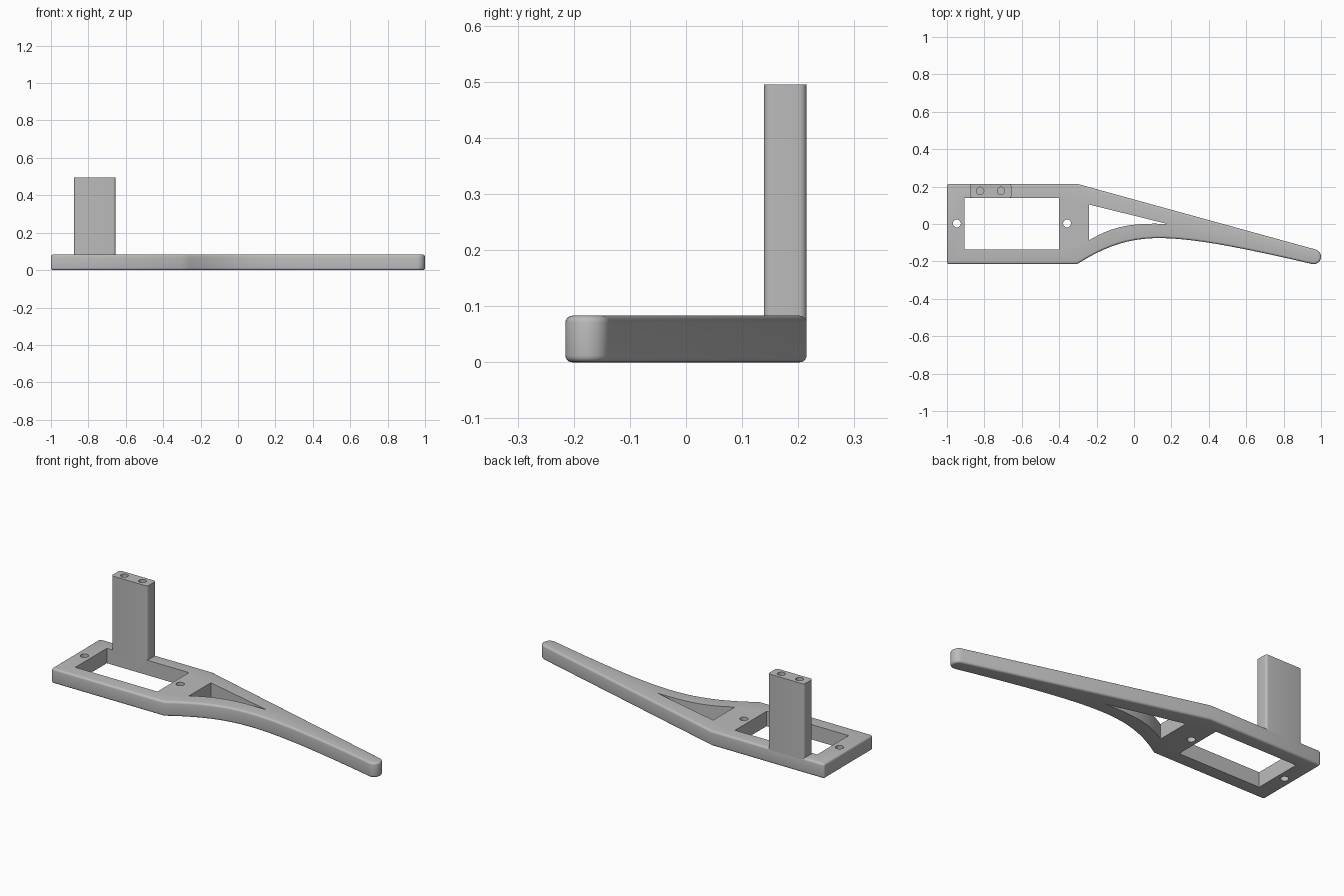
import bpy, bmesh, math
from mathutils import Vector
from mathutils.geometry import interpolate_bezier

if "Cube" in bpy.data.objects:
    bpy.data.objects.remove(bpy.data.objects["Cube"])

THICK = 0.083
grey = bpy.data.materials.new("light grey")
grey.use_nodes = True
grey.diffuse_color = (0.5, 0.5, 0.5, 1)
grey.node_tree.nodes["Principled BSDF"].inputs["Base Color"].default_value = (0.5, 0.5, 0.5, 1)


def prism(name, points, z0, z1):
    """Extrude a closed plan outline from z0 to z1."""
    bm = bmesh.new()
    face = bm.faces.new([bm.verts.new((p[0], p[1], z0)) for p in points])
    top = bmesh.ops.extrude_face_region(bm, geom=[face])["geom"]
    bmesh.ops.translate(bm, vec=(0, 0, z1 - z0),
                        verts=[v for v in top if isinstance(v, bmesh.types.BMVert)])
    bmesh.ops.recalc_face_normals(bm, faces=bm.faces)
    mesh = bpy.data.meshes.new(name)
    bm.to_mesh(mesh)
    bm.free()
    obj = bpy.data.objects.new(name, mesh)
    bpy.context.collection.objects.link(obj)
    mesh.materials.append(grey)
    return obj


def rect(x0, x1, y0, y1):
    return [(x0, y0), (x1, y0), (x1, y1), (x0, y1)]


def arc(cx, cy, r, start, end, n):
    angles = [math.radians(start + (end - start) * i / n) for i in range(n + 1)]
    return [(cx + r * math.cos(a), cy + r * math.sin(a)) for a in angles]


def circle(cx, cy, r):
    return arc(cx, cy, r, 0, 360, 32)[:-1]


def bezier(a, b, c, d, n=16):
    return [p[:] for p in interpolate_bezier(*[Vector(p) for p in (a, b, c, d)], n)]


def apply(obj, mod):
    bpy.context.view_layer.objects.active = obj
    bpy.ops.object.modifier_apply(modifier=mod.name)


def cut(obj, points, z0, z1):
    cutter = prism("cutter", points, z0, z1)
    cutter.hide_render = True
    mod = obj.modifiers.new("cut", 'BOOLEAN')
    mod.operation, mod.object, mod.solver = 'DIFFERENCE', cutter, 'EXACT'
    apply(obj, mod)
    bpy.data.objects.remove(cutter)


def smooth(obj):
    bpy.ops.object.select_all(action='DESELECT')
    obj.select_set(True)
    bpy.context.view_layer.objects.active = obj
    bpy.ops.object.shade_smooth_by_angle(angle=math.radians(32))


# Flat frame with a tapering, curved arm
outline = [(-1, 0.215), (-1, -0.215), (-0.305, -0.215)]
outline += bezier((-0.305, -0.215), (-0.06, -0.06), (0.1, -0.05), (0.45, -0.108))[1:]
outline += bezier((0.45, -0.108), (0.62, -0.138), (0.8, -0.178), (0.945, -0.212), 8)[1:]
outline += arc(0.96, -0.175, 0.04, -90, 75, 14)
outline += [(-0.305, 0.215)]
frame = prism("frame_and_arm", outline, 0, THICK)
bevel = frame.modifiers.new("rounded rim", 'BEVEL')
bevel.width, bevel.segments = 0.012, 4
bevel.limit_method, bevel.angle_limit = 'ANGLE', math.radians(40)
apply(frame, bevel)

# Rectangular window, screw holes and the curved triangular opening
cut(frame, rect(-0.905, -0.4, -0.137, 0.14), -0.1, 0.2)
for x in (-0.947, -0.358):
    cut(frame, circle(x, 0.003, 0.021), -0.1, 0.2)
opening = bezier((-0.24, -0.087), (-0.12, -0.015), (-0.02, 0.008), (0.18, 0.0))
cut(frame, opening + [(-0.24, 0.104)], -0.1, 0.2)
smooth(frame)

# Upright post with rounded corners and two blind holes on top
px0, px1, py0, py1, r = -0.877, -0.655, 0.139, 0.2148, 0.013
plan = []
for cx, cy, start in ((px1 - r, py1 - r, 0), (px0 + r, py1 - r, 90),
                      (px0 + r, py0 + r, 180), (px1 - r, py0 + r, 270)):
    plan += arc(cx, cy, r, start, start + 90, 5)
post = prism("upright_post", plan, 0.06, 0.495)
for x in (-0.823, -0.711):
    cut(post, circle(x, 0.177, 0.02), 0.38, 0.6)
smooth(post)
